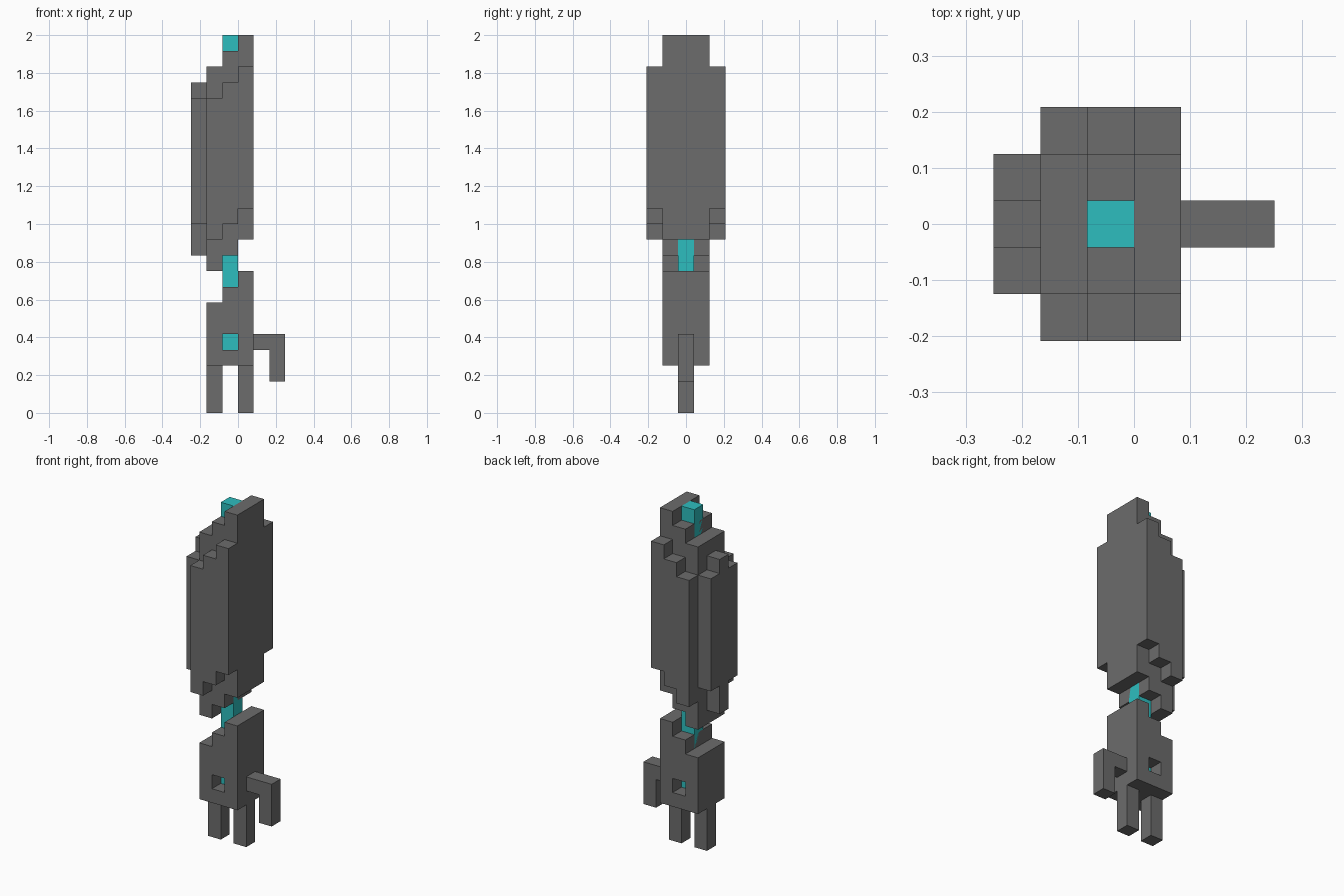
import bpy
import bmesh

U = 1 / 12  # size of one block

cube = bpy.data.objects.get("Cube")
if cube:
    bpy.data.objects.remove(cube, do_unlink=True)


def material(name, rgb):
    m = bpy.data.materials.new(name)
    m.use_nodes = True
    m.diffuse_color = (*rgb, 1)
    m.node_tree.nodes["Principled BSDF"].inputs["Base Color"].default_value = (*rgb, 1)
    return m


GREY = material("dark grey", (0.15, 0.15, 0.15))
TEAL = material("teal", (0.027, 0.515, 0.52))


def stepped(name, x0, columns, y0, y1, mat=GREY):
    """Extrude along y a row of block columns, each given as (bottom, top)."""
    lower, upper = [], []
    for i, (bottom, top) in enumerate(columns):
        for x in (x0 + i, x0 + i + 1):
            for path, z in ((lower, bottom), (upper, top)):
                # drop the middle point of straight runs
                if len(path) > 1 and path[-1][1] == path[-2][1] == z:
                    path.pop()
                if not path or path[-1] != (x, z):
                    path.append((x, z))
    outline = lower + upper[::-1]

    bm = bmesh.new()
    face = bm.faces.new([bm.verts.new((x * U, y0 * U, z * U)) for x, z in outline])
    ext = bmesh.ops.extrude_face_region(bm, geom=[face])
    moved = [g for g in ext["geom"] if isinstance(g, bmesh.types.BMVert)]
    bmesh.ops.translate(bm, verts=moved, vec=(0, (y1 - y0) * U, 0))
    bmesh.ops.recalc_face_normals(bm, faces=bm.faces)
    mesh = bpy.data.meshes.new(name)
    bm.to_mesh(mesh)
    bm.free()
    mesh.materials.append(mat)
    obj = bpy.data.objects.new(name, mesh)
    bpy.context.collection.objects.link(obj)
    return obj


# Lower body with a square window through it
body = stepped("lower_body", -2, [(3, 7), (3, 8), (3, 9)], -1.5, 1.5)
cutter = stepped("window_cutter", -1, [(4, 5)], -2, 2)
cutter.hide_render = True
mod = body.modifiers.new("window", "BOOLEAN")
mod.operation = "DIFFERENCE"
mod.solver = "EXACT"
mod.object = cutter
bpy.context.view_layer.objects.active = body
bpy.ops.object.modifier_apply(modifier=mod.name)
bpy.data.objects.remove(cutter, do_unlink=True)

# Prongs below the body and the hooked lever on its left
stepped("right_prong", -2, [(0, 3)], -0.5, 0.5)
stepped("left_prong", 0, [(0, 3)], -0.5, 0.5)
stepped("lever", 1, [(4, 5), (2, 5)], -0.5, 0.5)

# Rod running through everything
stepped("core_rod", -1, [(4, 24)], -0.5, 0.5, TEAL)

# Upper casing, stepped up towards +x
stepped("casing_core", -2, [(9, 22), (10, 23), (11, 24)], -1.5, 1.5)
for side, y in (("front", -2.5), ("back", 1.5)):
    stepped(side + "_casing_plate", -2, [(11, 20), (12, 21), (13, 22)], y, y + 1)

# Ridges on the -x side of the casing
stepped("middle_ridge", -3, [(10, 21)], -0.5, 0.5)
for side, y in (("front", -1.5), ("back", 0.5)):
    stepped(side + "_ridge", -3, [(12, 20)], y, y + 1)
